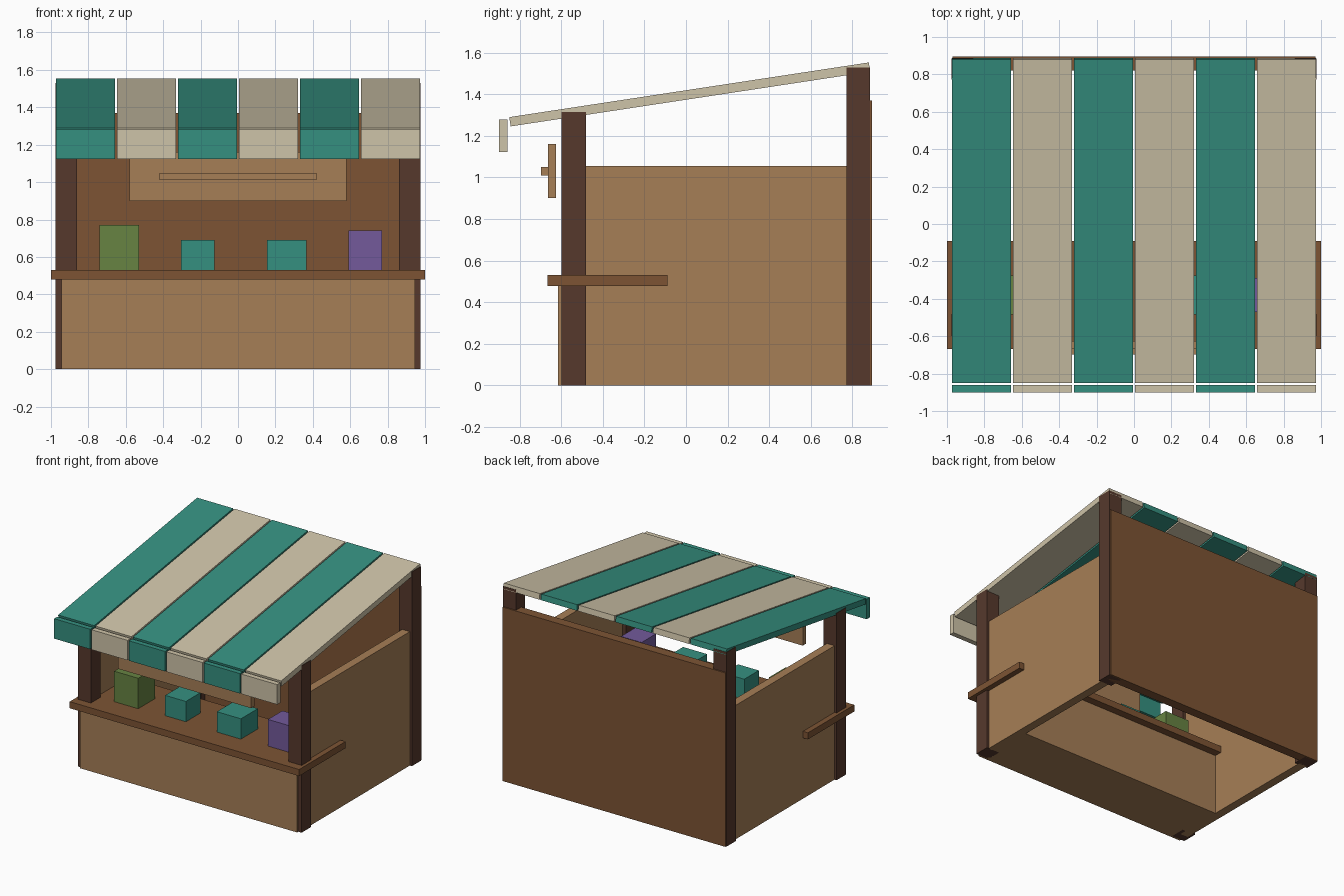
import bpy
import math

if "Cube" in bpy.data.objects:
    bpy.data.objects.remove(bpy.data.objects["Cube"])


def srgb(r, g, b):
    def lin(v):
        v /= 255
        return v / 12.92 if v <= 0.04045 else ((v + 0.055) / 1.055) ** 2.4
    return (lin(r), lin(g), lin(b), 1)


def material(name, *rgb):
    m = bpy.data.materials.new(name)
    m.diffuse_color = srgb(*rgb)
    m.use_nodes = True
    m.node_tree.nodes["Principled BSDF"].inputs["Base Color"].default_value = m.diffuse_color
    return m


teal = material("teal", 53, 144, 128)
cream = material("cream", 206, 195, 168)
light_wood = material("light wood", 166, 126, 86)
mid_wood = material("mid wood", 125, 84, 52)
dark_wood = material("dark wood", 86, 57, 44)
green = material("green", 103, 131, 66)
purple = material("purple", 115, 90, 155)


def box(name, x, y, z, mat, tilt=0):
    """Box from (min, max) ranges, optionally tilted about x."""
    bpy.ops.mesh.primitive_cube_add(
        size=1, location=[(a + b) / 2 for a, b in (x, y, z)])
    ob = bpy.context.object
    ob.name = name
    ob.scale = [b - a for a, b in (x, y, z)]
    ob.rotation_euler.x = tilt
    ob.data.materials.append(mat)
    return ob


# Corner posts and side walls
for side, s in (("left", -1), ("right", 1)):
    px = sorted((s * 0.862, s * 0.975))
    box(side + "_front_post", px, (-0.60, -0.482), (0, 1.315), dark_wood)
    box(side + "_back_post", px, (0.772, 0.886), (0, 1.53), dark_wood)
    box(side + "_wall", sorted((s * 0.89, s * 0.957)), (-0.54, 0.83), (0, 1.055), light_wood)

# Back wall, counter body and counter top
box("back_wall", (-0.97, 0.97), (0.82, 0.896), (0, 1.37), mid_wood)
box("counter_body", (-0.945, 0.945), (-0.615, -0.15), (0, 0.48), light_wood)
box("counter_top", (-1, 1), (-0.667, -0.09), (0.478, 0.53), mid_wood)

# Hanging sign with raised bar
box("sign_board", (-0.58, 0.58), (-0.665, -0.625), (0.90, 1.16), light_wood)
box("sign_bar", (-0.42, 0.42), (-0.698, -0.66), (1.01, 1.05), light_wood)

# Goods on the counter: centre x, width, top height
for name, cx, w, top, mat in (("green_crate", -0.635, 0.21, 0.77, green),
                              ("small_teal_crate", -0.215, 0.18, 0.69, teal),
                              ("large_teal_crate", 0.26, 0.21, 0.69, teal),
                              ("purple_crate", 0.68, 0.18, 0.74, purple)):
    box(name, (cx - w / 2, cx + w / 2), (-0.38 - w / 2, -0.38 + w / 2), (0.53, top), mat)

# Striped sloping awning with hanging valance
tilt = math.atan2(0.263, 1.73)
for i in range(6):
    cx = (i - 2.5) * 0.326
    xr = (cx - 0.157, cx + 0.157)
    mat = cream if i % 2 else teal
    box(f"awning_stripe_{i + 1}", xr, (0.018 - 0.875, 0.018 + 0.875), (1.377, 1.422), mat, tilt)
    box(f"valance_{i + 1}", xr, (-0.90, -0.86), (1.123, 1.28), mat)
